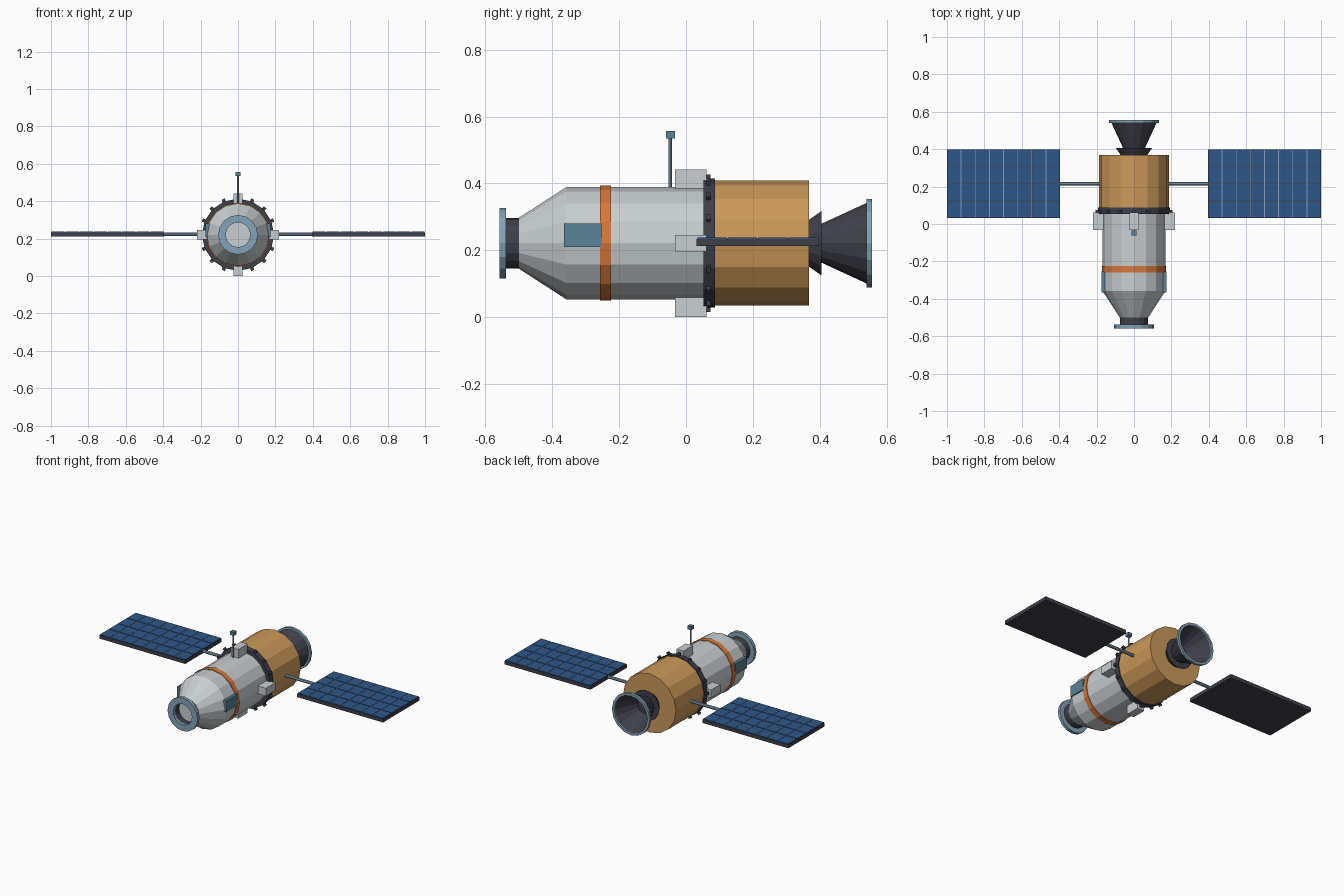
import bpy, bmesh, math
from mathutils import Matrix, Vector

if "Cube" in bpy.data.objects:
    bpy.data.objects.remove(bpy.data.objects["Cube"], do_unlink=True)

AXIS_Z = 0.221   # height of the long axis
SIDES = 16


def material(name, rgb):
    m = bpy.data.materials.new(name)
    m.use_nodes = True
    colour = (*rgb, 1)
    m.diffuse_color = colour
    m.node_tree.nodes["Principled BSDF"].inputs["Base Color"].default_value = colour
    return m


HULL = material("light_grey_hull", (0.58, 0.62, 0.64))
GOLD = material("gold_foil", (0.60, 0.32, 0.10))
ORANGE = material("orange_band", (0.68, 0.19, 0.045))
DARK = material("dark_metal", (0.05, 0.05, 0.07))
STEEL = material("blue_steel", (0.23, 0.37, 0.48))
TEAL = material("teal", (0.10, 0.23, 0.31))
CELL = material("solar_blue", (0.027, 0.095, 0.25))


def finish(name, bm, mat):
    bmesh.ops.remove_doubles(bm, verts=bm.verts, dist=1e-5)
    bmesh.ops.recalc_face_normals(bm, faces=bm.faces)
    mesh = bpy.data.meshes.new(name)
    bm.to_mesh(mesh)
    bm.free()
    mesh.materials.append(mat)
    obj = bpy.data.objects.new(name, mesh)
    bpy.context.collection.objects.link(obj)
    return obj


def lathe(name, profile, mat, sides=SIDES):
    """Turn (y, radius) points about the long axis, a vertex at the top."""
    bm = bmesh.new()
    verts = [bm.verts.new((0, y, AXIS_Z + r)) for y, r in profile]
    edges = [bm.edges.new(pair) for pair in zip(verts, verts[1:])]
    bmesh.ops.spin(bm, geom=verts + edges, cent=(0, 0, AXIS_Z), axis=(0, 1, 0),
                   angle=math.tau, steps=sides, use_merge=False)
    return finish(name, bm, mat)


def drum(name, y0, y1, r, mat):
    return lathe(name, [(y0, 0), (y0, r), (y1, r), (y1, 0)], mat)


def ring(name, y0, y1, outer, inner, mat):
    return lathe(name, [(y0, inner), (y0, outer), (y1, outer), (y1, inner), (y0, inner)], mat)


def add_box(bm, centre, size, turn=Matrix()):
    m = turn @ Matrix.Translation(centre) @ Matrix.Diagonal((*size, 1))
    bmesh.ops.create_cube(bm, size=1, matrix=m)


def box(name, centre, size, mat):
    bm = bmesh.new()
    add_box(bm, centre, size)
    return finish(name, bm, mat)


def rod(name, start, end, r, mat):
    a, b = Vector(start), Vector(end)
    bm = bmesh.new()
    m = Matrix.Translation((a + b) / 2) @ (b - a).to_track_quat("Z", "Y").to_matrix().to_4x4()
    bmesh.ops.create_cone(bm, cap_ends=True, segments=8, radius1=r, radius2=r,
                          depth=(b - a).length, matrix=m)
    return finish(name, bm, mat)


def around(angle):
    return Matrix.Translation((0, 0, AXIS_Z)) @ Matrix.Rotation(angle, 4, "Y")


# Hull with tapered nose, and the parts along the axis
lathe("hull", [(-0.5, 0), (-0.5, 0.076), (-0.358, 0.168), (0.055, 0.168), (0.055, 0)], HULL)
ring("orange_stripe", -0.258, -0.224, 0.172, 0.16, ORANGE)
ring("docking_collar", -0.54, -0.497, 0.076, 0.066, DARK)
ring("docking_ring", -0.558, -0.538, 0.106, 0.066, STEEL)
drum("service_module", 0.08, 0.368, 0.187, GOLD)
drum("separation_ring", 0.053, 0.087, 0.193, DARK)

# Studs round the separation ring
bm = bmesh.new()
for i in range(SIDES):
    add_box(bm, (0, 0.068, 0.194), (0.018, 0.012, 0.024), around(i * math.tau / SIDES))
finish("ring_studs", bm, DARK)

# Engine
lathe("engine_mount", [(0.365, 0), (0.365, 0.068), (0.405, 0.096), (0.405, 0)], DARK)
lathe("engine_bell", [(0.405, 0), (0.405, 0.058), (0.548, 0.124), (0.548, 0.117),
                      (0.415, 0.05), (0.415, 0)], DARK)
ring("engine_rim", 0.54, 0.556, 0.133, 0.117, STEEL)

# Thruster blocks on four sides
bm = bmesh.new()
for i in range(4):
    add_box(bm, (0, 0.014, 0.19), (0.05, 0.094, 0.06), around(i * math.tau / 4))
finish("thruster_blocks", bm, HULL)

# Antenna
rod("antenna_mast", (0, -0.047, 0.38), (0, -0.047, 0.54), 0.005, STEEL)
box("antenna_tip", (0, -0.047, 0.546), (0.027, 0.027, 0.022), TEAL)

# Both sides: hatch, arm and solar panel
COLUMNS, ROWS = 8, 4
X0, X1, Y0, Y1 = 0.395, 1.0, 0.032, 0.398
step_x, step_y = (X1 - X0) / COLUMNS, (Y1 - Y0) / ROWS
mid_x, mid_y = (X0 + X1) / 2, (Y0 + Y1) / 2
for side, s in (("left", 1), ("right", -1)):
    box(side + "_hatch", (s * 0.155, -0.309, 0.245), (0.036, 0.112, 0.07), TEAL)
    rod(side + "_panel_arm", (s * 0.17, mid_y, 0.224), (s * 0.4, mid_y, 0.224), 0.01, STEEL)
    box(side + "_panel_frame", (s * mid_x, mid_y, 0.223), (X1 - X0, Y1 - Y0, 0.022), DARK)

    cells, lines = bmesh.new(), bmesh.new()
    for i in range(COLUMNS):
        x = X0 + step_x * (i + 0.5)
        for j in range(ROWS):
            add_box(cells, (s * x, Y0 + step_y * (j + 0.5), 0.235),
                    (step_x - 0.005, step_y - 0.004, 0.006))
        if i:
            add_box(lines, (s * (X0 + step_x * i), mid_y, 0.2345),
                    (0.004, Y1 - Y0 - 0.006, 0.004))
    finish(side + "_solar_cells", cells, CELL)
    finish(side + "_panel_dividers", lines, STEEL)
